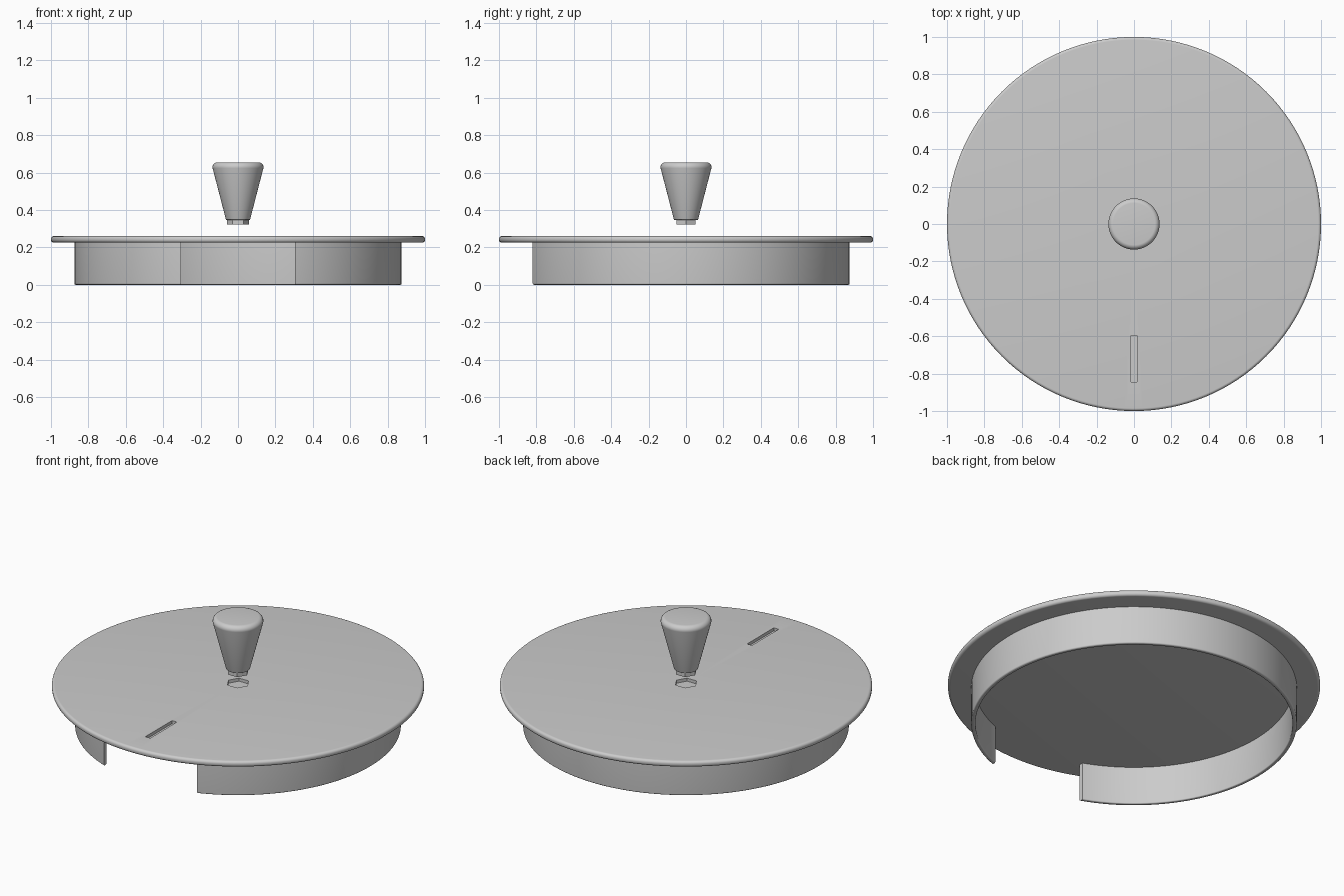
import bpy, bmesh, math
from mathutils import Vector, Matrix

cube = bpy.data.objects.get("Cube")
if cube:
    bpy.data.objects.remove(cube, do_unlink=True)

grey = bpy.data.materials.new("plain grey")
grey.use_nodes = True
COLOUR = (0.6, 0.6, 0.6, 1)
grey.diffuse_color = COLOUR
grey.node_tree.nodes["Principled BSDF"].inputs["Base Color"].default_value = COLOUR


def make_object(name, bm):
    bmesh.ops.recalc_face_normals(bm, faces=bm.faces)
    mesh = bpy.data.meshes.new(name)
    bm.to_mesh(mesh)
    bm.free()
    mesh.materials.append(grey)
    obj = bpy.data.objects.new(name, mesh)
    bpy.context.collection.objects.link(obj)
    return obj


def fillet(prev, corner, nxt, radius, steps=5):
    """Points of an arc that rounds one profile corner."""
    if radius == 0:
        return [corner]
    u, v = (prev - corner).normalized(), (nxt - corner).normalized()
    half = u.angle(v) / 2
    start = corner + u * radius / math.tan(half)
    end = corner + v * radius / math.tan(half)
    centre = corner + (u + v).normalized() * radius / math.sin(half)
    points = []
    for i in range(steps + 1):
        ray = (start - centre).lerp(end - centre, i / steps)
        points.append(centre + ray.normalized() * radius)
    return points


def lathe(name, corners, closed=False, steps=128):
    """Spin a profile of (radius, height, fillet) corners about z."""
    pts = [Vector((r, 0, z)) for r, z, f in corners]
    outline = []
    for i, (r, z, f) in enumerate(corners):
        outline += fillet(pts[i - 1], pts[i], pts[(i + 1) % len(pts)], f)
    bm = bmesh.new()
    verts = [bm.verts.new(p) for p in outline]
    edges = [bm.edges.new(pair) for pair in zip(verts, verts[1:])]
    if closed:
        edges.append(bm.edges.new((verts[-1], verts[0])))
    bmesh.ops.spin(bm, geom=verts + edges, cent=(0, 0, 0), axis=(0, 0, 1),
                   angle=math.tau, steps=steps)
    bmesh.ops.remove_doubles(bm, verts=bm.verts, dist=1e-5)
    return make_object(name, bm)


def box(name, size, centre):
    bm = bmesh.new()
    bmesh.ops.create_cube(bm, size=1, matrix=Matrix.Translation(centre)
                          @ Matrix.Diagonal((*size, 1)))
    return make_object(name, bm)


def hexagon(name, radius, low, high):
    bm = bmesh.new()
    bmesh.ops.create_cone(bm, cap_ends=True, segments=6, radius1=radius,
                          radius2=radius, depth=high - low,
                          matrix=Matrix.Translation((0, 0, (low + high) / 2))
                          @ Matrix.Rotation(math.pi / 2, 4, 'Z'))
    return make_object(name, bm)


def activate(obj):
    bpy.ops.object.select_all(action='DESELECT')
    obj.select_set(True)
    bpy.context.view_layer.objects.active = obj


def cut(obj, cutter):
    cutter.hide_render = True
    mod = obj.modifiers.new("cut", 'BOOLEAN')
    mod.operation, mod.solver, mod.object = 'DIFFERENCE', 'EXACT', cutter
    activate(obj)
    bpy.ops.object.modifier_apply(modifier=mod.name)
    bpy.data.objects.remove(cutter, do_unlink=True)


TOP, UNDER, RECESS = 0.26, 0.225, 0.018

# Lid plate with a rounded rim, a hexagonal socket and a slot
plate = lathe("lid_plate", [(0, UNDER, 0), (1, UNDER, 0.015),
                            (1, TOP, 0.015), (0, TOP, 0)])
cut(plate, hexagon("socket_cutter", 0.062, TOP - RECESS, TOP + 0.05))
cut(plate, box("slot_cutter", (0.032, 0.25, 2 * RECESS), (0, -0.72, TOP)))

# Skirt below the plate, open at the front
skirt = lathe("skirt", [(0.852, 0, 0.006), (0.875, 0, 0.008),
                        (0.875, UNDER, 0), (0.852, UNDER, 0)], closed=True)
cut(skirt, box("gap_cutter", (0.612, 0.6, 1), (0, -0.9, 0)))

# Tapered knob raised above the plate, with its hexagonal peg
knob = lathe("knob", [(0, 0.347, 0), (0.064, 0.347, 0.004),
                      (0.144, 0.655, 0.025), (0, 0.655, 0)], steps=64)
peg = hexagon("knob_peg", 0.06, 0.322, 0.347)

for part in (plate, skirt, knob):
    activate(part)
    bpy.ops.object.shade_smooth_by_angle(angle=math.radians(30))
